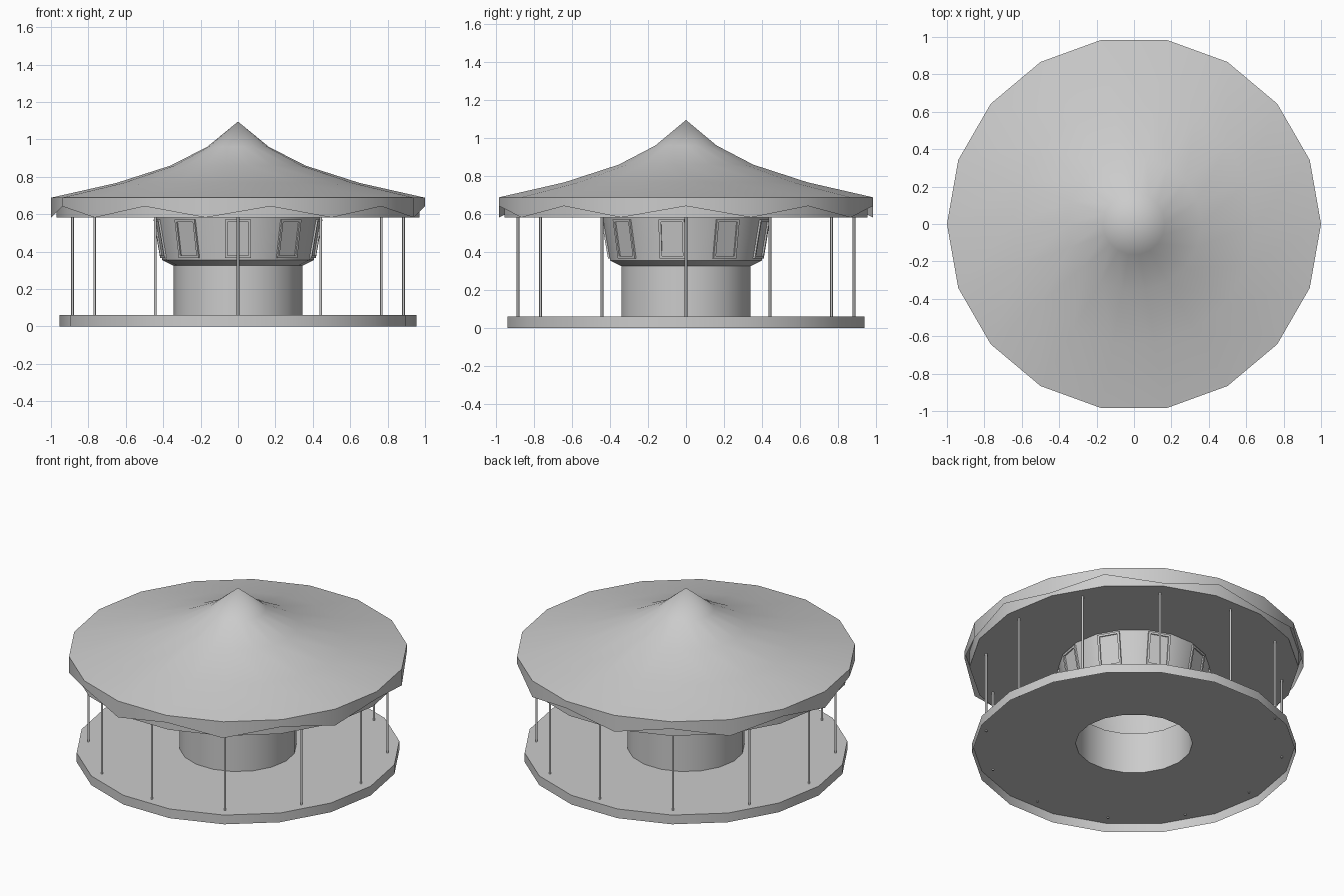
import bpy, bmesh
from math import sin, cos, pi, radians
from mathutils import Vector

if "Cube" in bpy.data.objects:
    bpy.data.objects.remove(bpy.data.objects["Cube"])

SIDES = 18


def finish(name, bm, smooth=True):
    bmesh.ops.remove_doubles(bm, verts=bm.verts, dist=1e-5)
    bmesh.ops.recalc_face_normals(bm, faces=bm.faces)
    mesh = bpy.data.meshes.new(name)
    bm.to_mesh(mesh)
    bm.free()
    ob = bpy.data.objects.new(name, mesh)
    bpy.context.collection.objects.link(ob)
    if smooth:
        bpy.ops.object.select_all(action='DESELECT')
        ob.select_set(True)
        bpy.context.view_layer.objects.active = ob
        bpy.ops.object.shade_smooth_by_angle(angle=radians(30))
    return ob


def lathe(name, profile):
    """Revolve (radius, z) points around z into an 18-sided form."""
    bm = bmesh.new()
    rings = []
    for r, z in profile:
        if r == 0:
            rings.append([bm.verts.new((0, 0, z))] * SIDES)
        else:
            rings.append([bm.verts.new((r * cos(2 * pi * k / SIDES), r * sin(2 * pi * k / SIDES), z))
                          for k in range(SIDES)])
    for a, b in zip(rings, rings[1:]):
        for k in range(SIDES):
            n = (k + 1) % SIDES
            bm.faces.new(dict.fromkeys((a[k], a[n], b[n], b[k])))
    return finish(name, bm)


# Floor deck with a skirt, open underneath, and hollow centre column with flared drum
lathe("platform", [(0.955, 0), (0.955, 0.06), (0.345, 0.06)])
lathe("centre_column", [(0.345, 0.06), (0.345, 0.325), (0.405, 0.355), (0.445, 0.582)])

# Concave tent roof with flat ceiling
lathe("roof", [(0, 1.095), (0.165, 0.96), (0.36, 0.86), (0.65, 0.767), (1, 0.688),
               (0.97, 0.686), (0.97, 0.582), (0, 0.582)])

# Zigzag valance hanging from the rim
bm = bmesh.new()
top, low = [], []
for k in range(SIDES):
    a = 2 * pi * k / SIDES
    top.append(bm.verts.new((cos(a), sin(a), 0.688)))
    low.append(bm.verts.new((cos(a), sin(a), 0.582 if k % 2 else 0.642)))
for k in range(SIDES):
    n = (k + 1) % SIDES
    bm.faces.new((top[k], low[k], low[n], top[n]))
finish("valance", bm)

# Slim poles around the edge, poking just through the deck
for i in range(12):
    a = i * pi / 6
    bpy.ops.mesh.primitive_cylinder_add(vertices=8, radius=0.007, depth=0.53,
                                        location=(0.885 * cos(a), 0.885 * sin(a), 0.317))
    bpy.context.object.name = f"pole_{i + 1}"
    bpy.ops.object.shade_smooth_by_angle(angle=radians(50))

# Framed panels on every second face of the drum
for i in range(9):
    a = radians(-90 + 40 * i)
    out, side = Vector((cos(a), sin(a), 0)), Vector((-sin(a), cos(a), 0))
    normal = (out - Vector((0, 0, 0.17))).normalized()

    def point(s, z, lift):
        r = (0.405 + (z - 0.355) * 0.04 / 0.227) * cos(pi / SIDES)
        return out * r + side * s + Vector((0, 0, z)) + normal * lift

    bm = bmesh.new()
    loops = []
    for inset, lift in ((0, 0), (0, 0.01), (0.013, 0.01), (0.013, 0.001)):
        w, z0, z1 = 0.069 - inset, 0.367 + inset, 0.572 - inset
        loops.append([bm.verts.new(point(s, z, lift))
                      for s, z in ((-w, z0), (w, z0), (w, z1), (-w, z1))])
    for p, q in zip(loops, loops[1:]):
        for k in range(4):
            n = (k + 1) % 4
            bm.faces.new((p[k], p[n], q[n], q[k]))
    bm.faces.new(loops[-1])
    finish(f"drum_panel_{i + 1}", bm, smooth=False)
